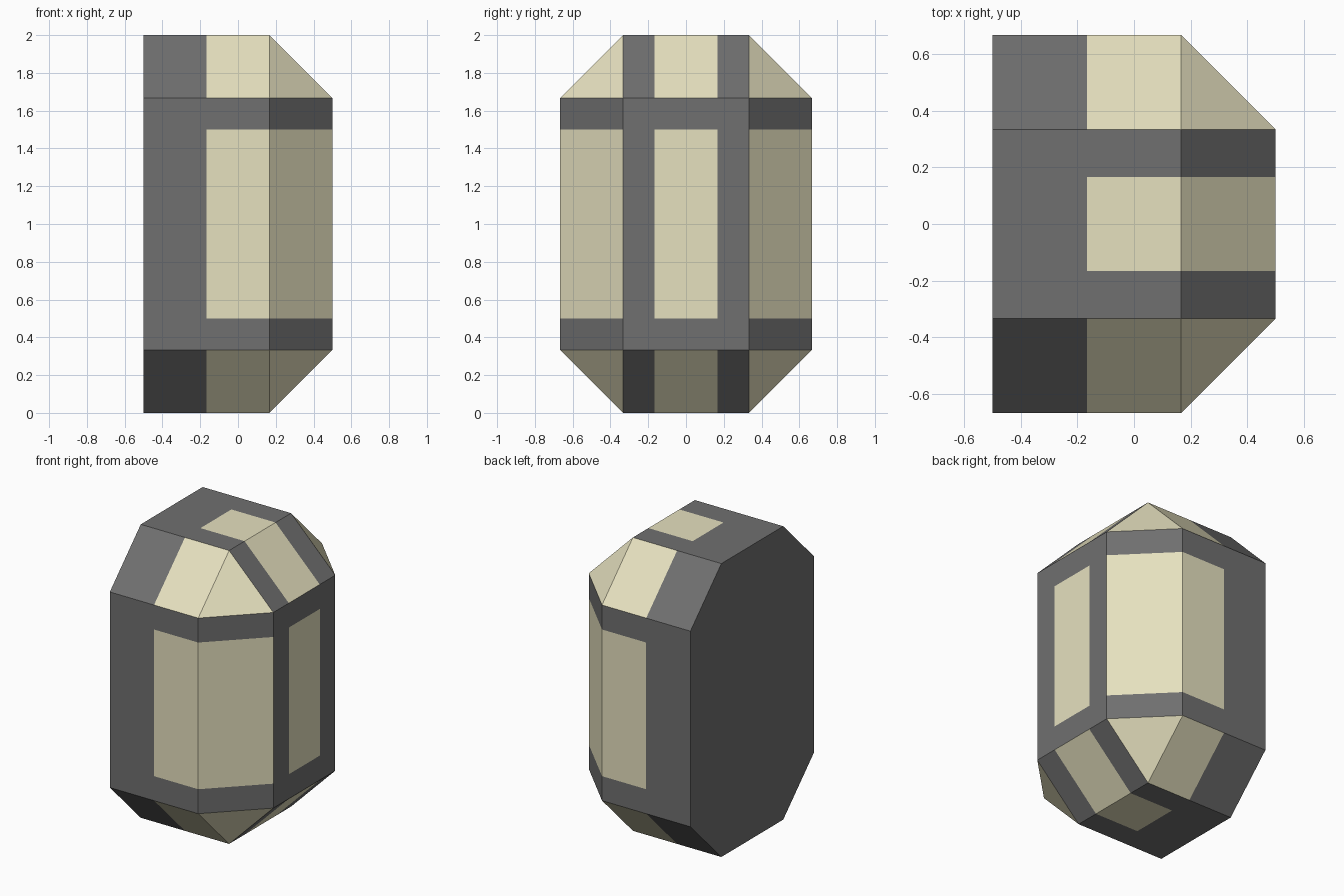
import bpy, bmesh
from mathutils import Vector

if "Cube" in bpy.data.objects:
    bpy.data.objects.remove(bpy.data.objects["Cube"])

S = 1 / 6  # half panel width; the chamfers are 2*S


def material(name, color):
    m = bpy.data.materials.new(name)
    m.diffuse_color = (*color, 1)
    m.use_nodes = True
    m.node_tree.nodes["Principled BSDF"].inputs["Base Color"].default_value = m.diffuse_color
    return m


# Chamfered body: flat back at x = -0.5, bevelled edges and corners elsewhere
bm = bmesh.new()
for sy in (-1, 1):
    for sz in (-1, 1):
        for x, y, z in ((-0.5, 4 * S, 4 * S), (-0.5, 2 * S, 1),
                        (S, 4 * S, 4 * S), (S, 2 * S, 1), (0.5, 2 * S, 4 * S)):
            bm.verts.new((x, sy * y, 1 + sz * z))
bmesh.ops.convex_hull(bm, input=bm.verts[:])
bmesh.ops.dissolve_limit(bm, angle_limit=0.02, verts=bm.verts[:], edges=bm.edges[:])

# Cut the panel borders
for co, no in (((-S, 0, 0), (1, 0, 0)), ((0, -S, 0), (0, 1, 0)), ((0, S, 0), (0, 1, 0)),
               ((0, 0, 0.5), (0, 0, 1)), ((0, 0, 1.5), (0, 0, 1))):
    bmesh.ops.bisect_plane(bm, geom=bm.verts[:] + bm.edges[:] + bm.faces[:],
                           plane_co=Vector(co), plane_no=Vector(no), dist=1e-5)

# Cream panels by position and direction, grey frame elsewhere
bmesh.ops.recalc_face_normals(bm, faces=bm.faces[:])
bm.normal_update()
for f in bm.faces:
    c, n = f.calc_center_median(), f.normal
    cream = (c.x > -S and (abs(n.y) > 0.1 or abs(c.y) < S)
             and (abs(n.z) > 0.1 or 0.5 < c.z < 1.5))
    f.material_index = int(cream)

# Merge leftover cuts inside one colour
bmesh.ops.dissolve_limit(bm, angle_limit=0.02, verts=bm.verts[:], edges=bm.edges[:],
                         delimit={'MATERIAL'})

mesh = bpy.data.meshes.new("chamfered_body")
bm.to_mesh(mesh)
bm.free()
mesh.materials.append(material("dark grey", (0.16, 0.16, 0.16)))
mesh.materials.append(material("cream", (0.79, 0.75, 0.52)))
bpy.context.collection.objects.link(bpy.data.objects.new("chamfered_body", mesh))
